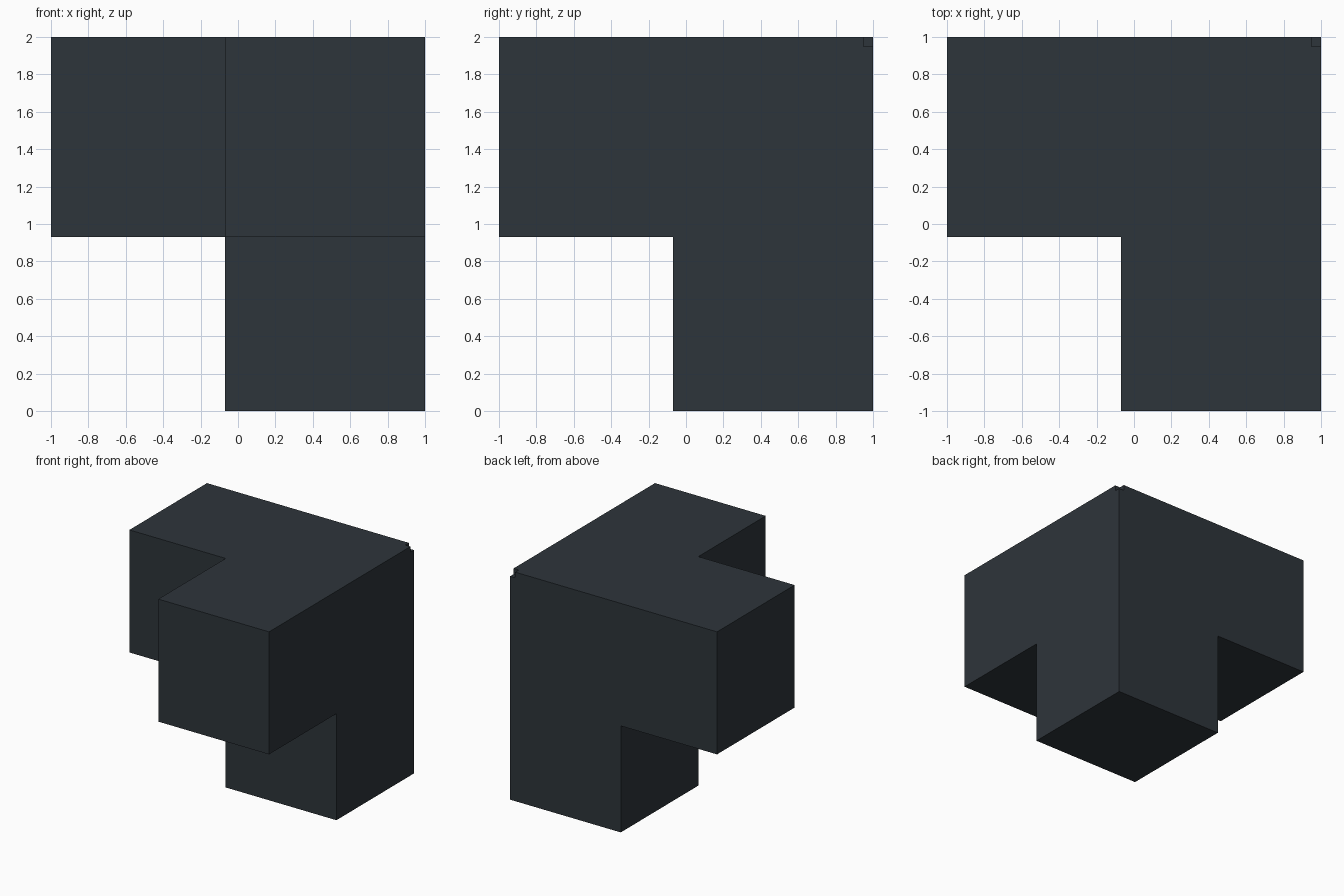
import bpy, bmesh
from mathutils import Vector

if "Cube" in bpy.data.objects:
    bpy.data.objects.remove(bpy.data.objects["Cube"])

INNER = 0.07    # inner faces sit this far past the centre
ARM = 0.93      # length of each arm beyond the corner cube
NOTCH = 0.05    # small cube cut from the outer corner

slate = bpy.data.materials.new("dark slate")
slate.diffuse_color = (0.027, 0.035, 0.043, 1)
slate.use_nodes = True
slate.node_tree.nodes["Principled BSDF"].inputs["Base Color"].default_value = slate.diffuse_color


def box(bm, lo, hi):
    lo, hi = Vector(lo), Vector(hi)
    verts = bmesh.ops.create_cube(bm, size=1)["verts"]
    for v in verts:
        v.co = (lo + hi) / 2 + v.co * (hi - lo)


def add_object(name, bm):
    mesh = bpy.data.meshes.new(name)
    bm.to_mesh(mesh)
    bm.free()
    mesh.materials.append(slate)
    ob = bpy.data.objects.new(name, mesh)
    bpy.context.collection.objects.link(ob)
    return ob


# Corner cube with one arm extruded along each negative axis
bm = bmesh.new()
box(bm, (-INNER, -INNER, ARM), (1, 1, 2))
bm.normal_update()
for axis in ((-1, 0, 0), (0, -1, 0), (0, 0, -1)):
    direction = Vector(axis)
    face = max(bm.faces, key=lambda f: f.normal.dot(direction))
    end = bmesh.ops.extrude_discrete_faces(bm, faces=[face])["faces"][0]
    bmesh.ops.translate(bm, verts=end.verts, vec=direction * ARM)
    bm.normal_update()
bmesh.ops.recalc_face_normals(bm, faces=bm.faces)
corner = add_object("three_arm_corner", bm)

# Small notch at the outer corner
bm = bmesh.new()
box(bm, (1 - NOTCH, 1 - NOTCH, 2 - NOTCH), (1.1, 1.1, 2.1))
cutter = add_object("notch_cutter", bm)
cutter.hide_render = True
cutter.hide_set(True)

cut = corner.modifiers.new("corner notch", "BOOLEAN")
cut.operation = "DIFFERENCE"
cut.solver = "EXACT"
cut.object = cutter
